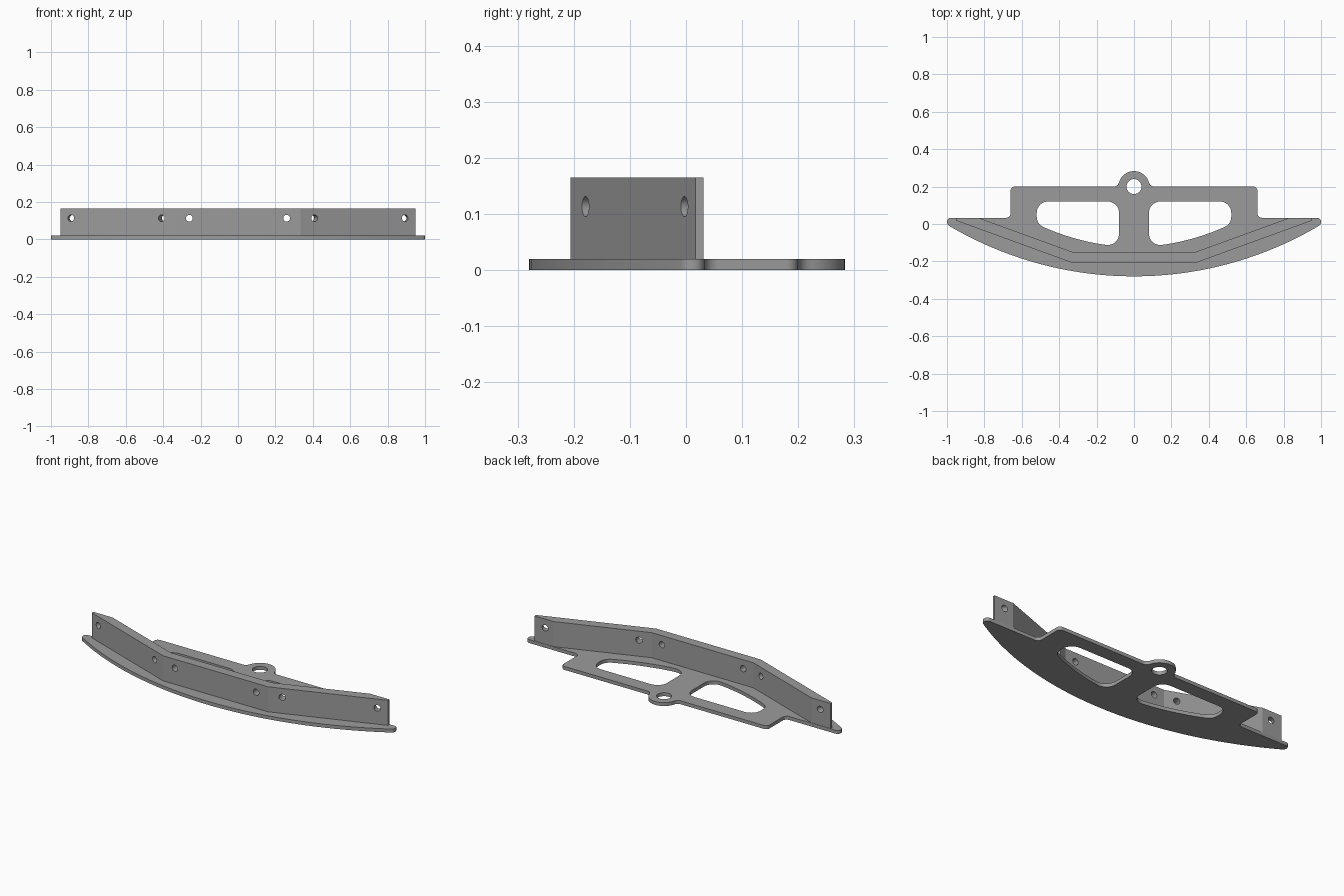
import bpy, bmesh, math
from mathutils import Vector, Matrix

if "Cube" in bpy.data.objects:
    bpy.data.objects.remove(bpy.data.objects["Cube"])

grey = bpy.data.materials.new("neutral grey")
grey.diffuse_color = (0.33, 0.33, 0.33, 1)
grey.use_nodes = True
grey.node_tree.nodes["Principled BSDF"].inputs["Base Color"].default_value = grey.diffuse_color


def arc(cx, cy, r, a0, a1, n):
    """Points on an arc, angles in degrees."""
    angles = [math.radians(a0 + (a1 - a0) * i / n) for i in range(n + 1)]
    return [(cx + r * math.cos(a), cy + r * math.sin(a)) for a in angles]


def rounded(points, n=8):
    """Replace each (x, y, radius) corner with a fillet; (x, y) stays as is."""
    out = []
    for i, p in enumerate(points):
        if len(p) == 2:
            out.append(p)
            continue
        c = Vector(p[:2])
        u = (Vector(points[i - 1][:2]) - c).normalized()
        v = (Vector(points[(i + 1) % len(points)][:2]) - c).normalized()
        half = u.angle(v) / 2
        centre = c + (u + v).normalized() * (p[2] / math.sin(half))
        a = c + u * (p[2] / math.tan(half)) - centre
        b = c + v * (p[2] / math.tan(half)) - centre
        start = math.atan2(a.y, a.x)
        sweep = math.atan2(a.x * b.y - a.y * b.x, a.dot(b))
        for k in range(n + 1):
            t = start + sweep * k / n
            out.append((centre.x + p[2] * math.cos(t), centre.y + p[2] * math.sin(t)))
    return out


def extruded(name, loops, z0, z1):
    """Solid from an outline plus optional hole loops."""
    bm = bmesh.new()
    for loop in loops:
        vs = [bm.verts.new((x, y, z0)) for x, y in loop]
        for i, v in enumerate(vs):
            bm.edges.new((vs[i - 1], v))
    bmesh.ops.triangle_fill(bm, edges=bm.edges[:], use_beauty=True, normal=(0, 0, 1))
    res = bmesh.ops.extrude_face_region(bm, geom=bm.faces[:])
    moved = [g for g in res["geom"] if isinstance(g, bmesh.types.BMVert)]
    bmesh.ops.translate(bm, verts=moved, vec=(0, 0, z1 - z0))
    bmesh.ops.recalc_face_normals(bm, faces=bm.faces[:])
    me = bpy.data.meshes.new(name)
    bm.to_mesh(me)
    bm.free()
    me.materials.append(grey)
    ob = bpy.data.objects.new(name, me)
    bpy.context.collection.objects.link(ob)
    return ob


def mirror(points):
    return [(-p[0], *p[1:]) for p in reversed(points)]


def finish(ob):
    bpy.ops.object.select_all(action='DESELECT')
    ob.select_set(True)
    bpy.context.view_layer.objects.active = ob
    for m in list(ob.modifiers):
        bpy.ops.object.modifier_apply(modifier=m.name)
    bpy.ops.object.shade_smooth_by_angle(angle=math.radians(15))


# Base plate: bowed front edge, stepped back edge, mounting eye
R = 1.945
bow = lambda x: -0.28 + R - math.sqrt(R * R - x * x)
front = [(x, bow(x)) for x in [0.06 * i for i in range(1, 17)]]
right = front + [(1, bow(1), 0.022), (1, 0.033, 0.02), (0.66, 0.033, 0.025),
                 (0.66, 0.2, 0.022)]
right += arc(0.109, 0.23, 0.03, 270, 195.4, 8)
right += arc(0, 0.2, 0.083, 15.4, 85, 12)
outline = rounded([(0, -0.28)] + right + [(0, 0.283)] + mirror(right))

# Two lightening windows and the eye hole
window = [(0.08, -0.119, 0.06)]
window += [(x, -0.122 + 0.45 * x * x) for x in [0.16 + 0.03 * i for i in range(11)]]
window += [(0.52, 0.0, 0.06), (0.52, 0.12, 0.06), (0.08, 0.12, 0.06)]
eye = arc(0, 0.2, 0.04, 0, 348.75, 31)
plate = extruded("base_plate",
                 [outline, rounded(window), rounded(mirror(window)), eye], 0, 0.02)
finish(plate)

# Upright wall: three straight runs, cut off flush at the back
wall_right = [(0.335, -0.206), (0.948, 0.017), (0.948, 0.031), (0.825, 0.031),
              (0.325, -0.151)]
wall = extruded("upright_wall", [wall_right + mirror(wall_right)], 0.02, 0.165)

# Bolt holes, square to each run of the wall
bm = bmesh.new()
for side in (-1, 1):
    for x, y, turn in ((0.26, -0.18, 0), (0.40, -0.155, 20), (0.885, 0.02, 20)):
        m = (Matrix.Translation((side * x, y, 0.113))
             @ Matrix.Rotation(math.radians(side * turn), 4, 'Z')
             @ Matrix.Rotation(math.pi / 2, 4, 'X'))
        bmesh.ops.create_cone(bm, cap_ends=True, segments=32, radius1=0.018,
                              radius2=0.018, depth=0.2, matrix=m)
me = bpy.data.meshes.new("hole_cutter")
bm.to_mesh(me)
bm.free()
me.materials.append(grey)
cutter = bpy.data.objects.new("hole_cutter", me)
bpy.context.collection.objects.link(cutter)
cutter.hide_render = True
cut = wall.modifiers.new("bolt_holes", 'BOOLEAN')
cut.operation = 'DIFFERENCE'
cut.solver = 'EXACT'
cut.object = cutter
finish(wall)
bpy.data.objects.remove(cutter)
